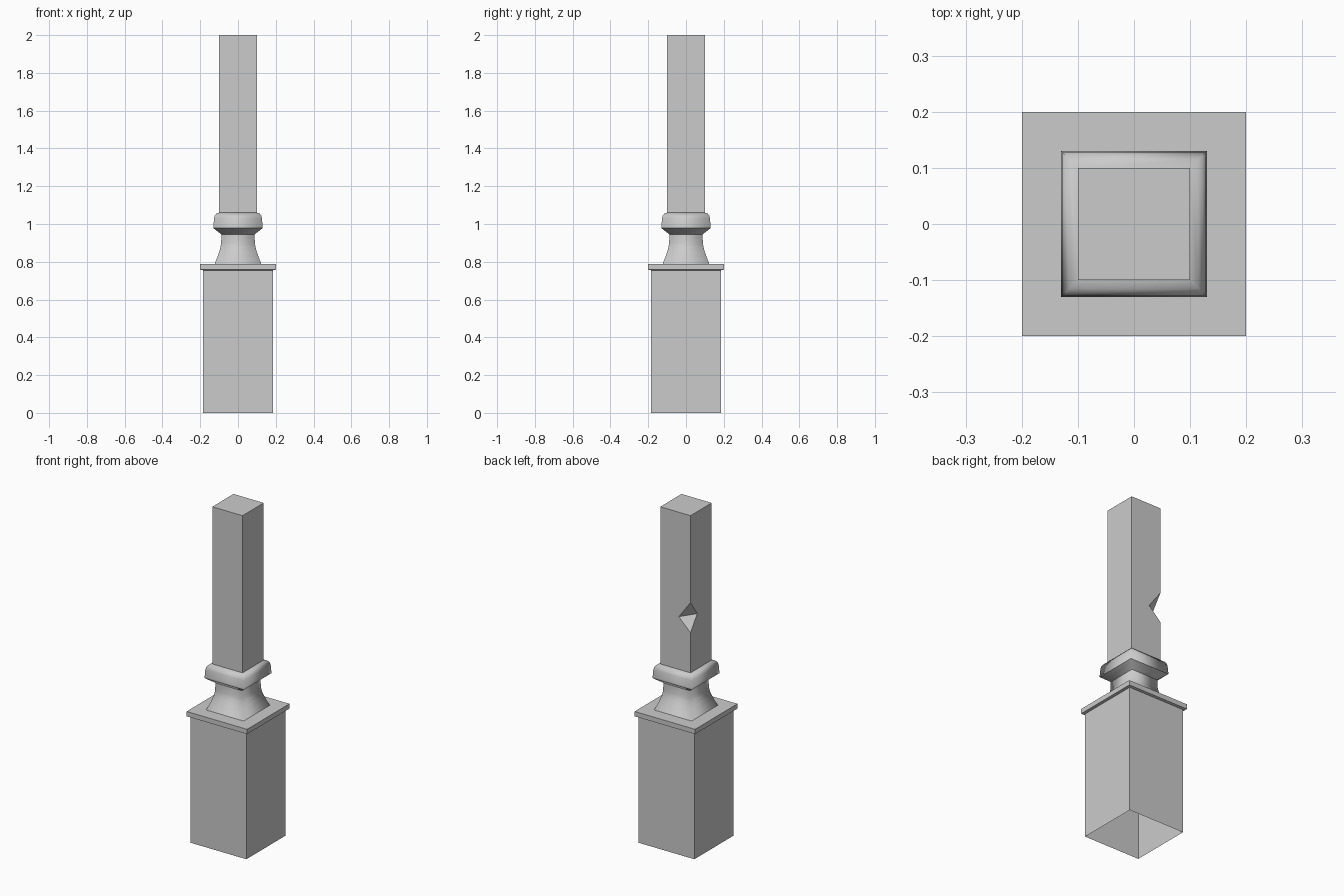
import bpy
import bmesh

if "Cube" in bpy.data.objects:
    bpy.data.objects.remove(bpy.data.objects["Cube"])


def finish(bm, name):
    mesh = bpy.data.meshes.new(name)
    bm.to_mesh(mesh)
    bm.free()
    obj = bpy.data.objects.new(name, mesh)
    bpy.context.collection.objects.link(obj)
    return obj


def square_sweep(name, profile, smooth=False, sharp_rings=()):
    """Stack square rings given as (half width, height) and skin them."""
    bm = bmesh.new()
    rings = [[bm.verts.new((sx * r, sy * r, z))
              for sx, sy in ((-1, -1), (1, -1), (1, 1), (-1, 1))]
             for r, z in profile]
    for lower, upper in zip(rings, rings[1:]):
        for i in range(4):
            j = (i + 1) % 4
            f = bm.faces.new((lower[i], lower[j], upper[j], upper[i]))
            f.smooth = smooth
    for k in sharp_rings:
        for i in range(4):
            bm.edges.get((rings[k][i], rings[k][(i + 1) % 4])).smooth = False
    return finish(bm, name)


# Hollow square base, open underneath
square_sweep("base", [(0.185, 0), (0.185, 0.755)])

# Overhanging slab on the base
square_sweep("base_slab", [(0.185, 0.755), (0.2, 0.758), (0.2, 0.787), (0.124, 0.787)])

# Flared neck
square_sweep("neck", [(0.124, 0.787), (0.113, 0.815), (0.102, 0.845),
                      (0.093, 0.875), (0.089, 0.9), (0.088, 0.945)], smooth=True)

# Moulded collar: sloping underside, lip and rounded top
square_sweep("collar", [(0.088, 0.945), (0.13, 0.978), (0.13, 0.986),
                        (0.127, 1.03), (0.123, 1.045), (0.115, 1.055), (0.1, 1.06)],
             smooth=True, sharp_rings=(1, 2))

# Upper post with an axe-cut notch in its back left corner
h, z0, z1 = 0.1, 1.06, 2.0
bm = bmesh.new()
corners = ((-h, -h), (h, -h), (h, h), (-h, h))
low = [bm.verts.new((x, y, z0)) for x, y in corners]
top = [bm.verts.new((x, y, z1)) for x, y in corners]
cut_top = bm.verts.new((-h, h, 1.48))
cut_low = bm.verts.new((-h, h, 1.30))
cut_back = bm.verts.new((-0.022, h, 1.375))
cut_left = bm.verts.new((-h, 0.037, 1.39))
for face in ((low[0], low[1], top[1], top[0]),
             (low[1], low[2], top[2], top[1]),
             (low[2], low[3], cut_low, cut_back, cut_top, top[3], top[2]),
             (low[3], low[0], top[0], top[3], cut_top, cut_left, cut_low),
             (cut_top, cut_back, cut_left),
             (cut_low, cut_left, cut_back),
             top):
    bm.faces.new(face)
finish(bm, "upper_post")
